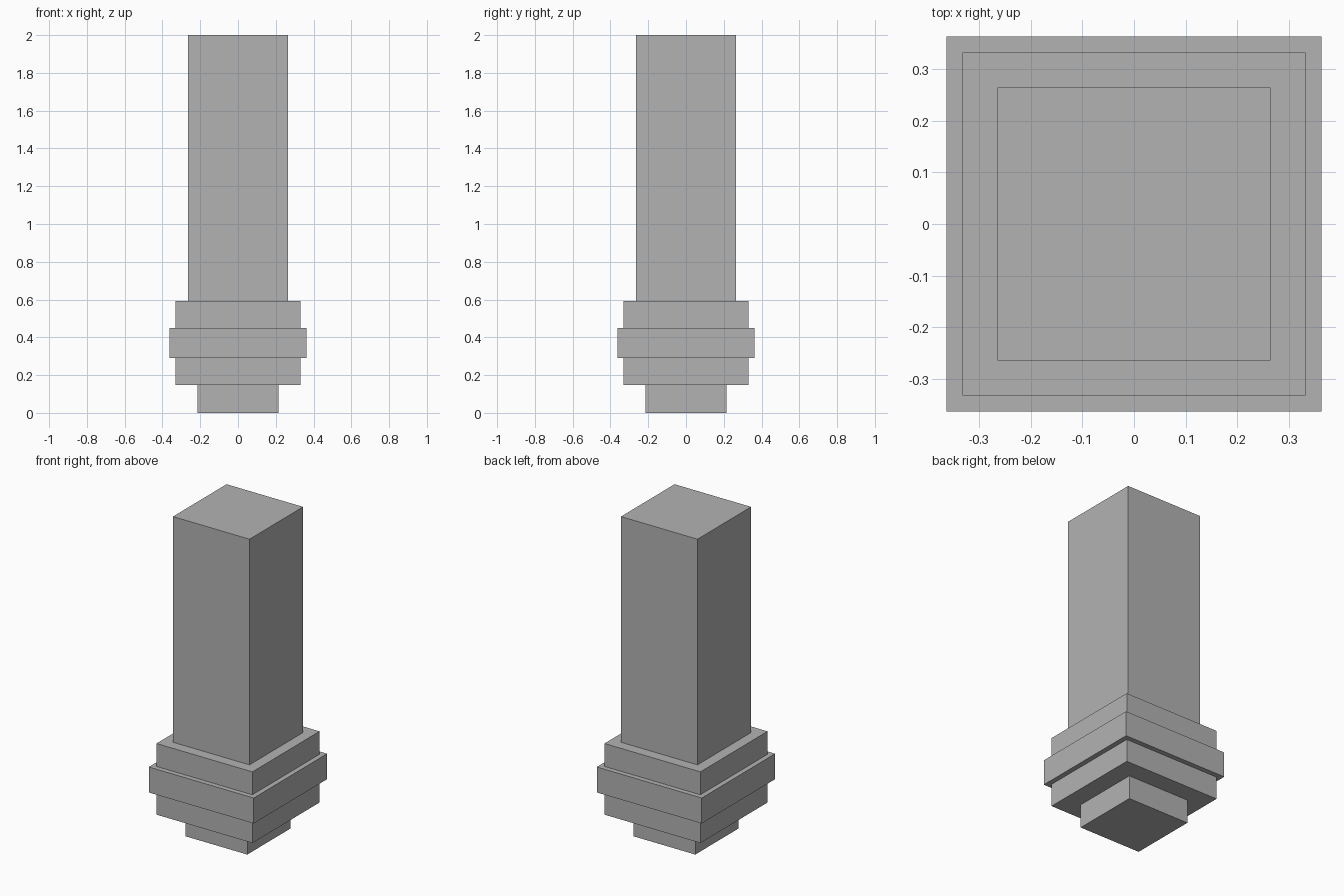
import bpy

# Remove the default cube
cube = bpy.data.objects.get("Cube")
if cube:
    bpy.data.objects.remove(cube, do_unlink=True)

# Single plain grey
grey = bpy.data.materials.new("stone_grey")
grey.use_nodes = True
colour = (0.45, 0.45, 0.45, 1)
grey.diffuse_color = colour
grey.node_tree.nodes["Principled BSDF"].inputs["Base Color"].default_value = colour


def block(name, half, bottom, top):
    """Square block centred on the vertical axis."""
    bpy.ops.mesh.primitive_cube_add(size=1, location=(0, 0, (bottom + top) / 2))
    obj = bpy.context.object
    obj.name = name
    obj.scale = (2 * half, 2 * half, top - bottom)
    bpy.ops.object.transform_apply(location=False, rotation=False, scale=True)
    obj.data.materials.append(grey)
    return obj


# Stacked square parts, foot to shaft: name, half width, top height
parts = [
    ("foot", 0.214, 0.148),
    ("lower_collar", 0.331, 0.29),
    ("middle_collar", 0.362, 0.449),
    ("upper_collar", 0.331, 0.592),
    ("shaft", 0.264, 2.0),
]
bottom = 0
for name, half, top in parts:
    block(name, half, bottom, top)
    bottom = top
